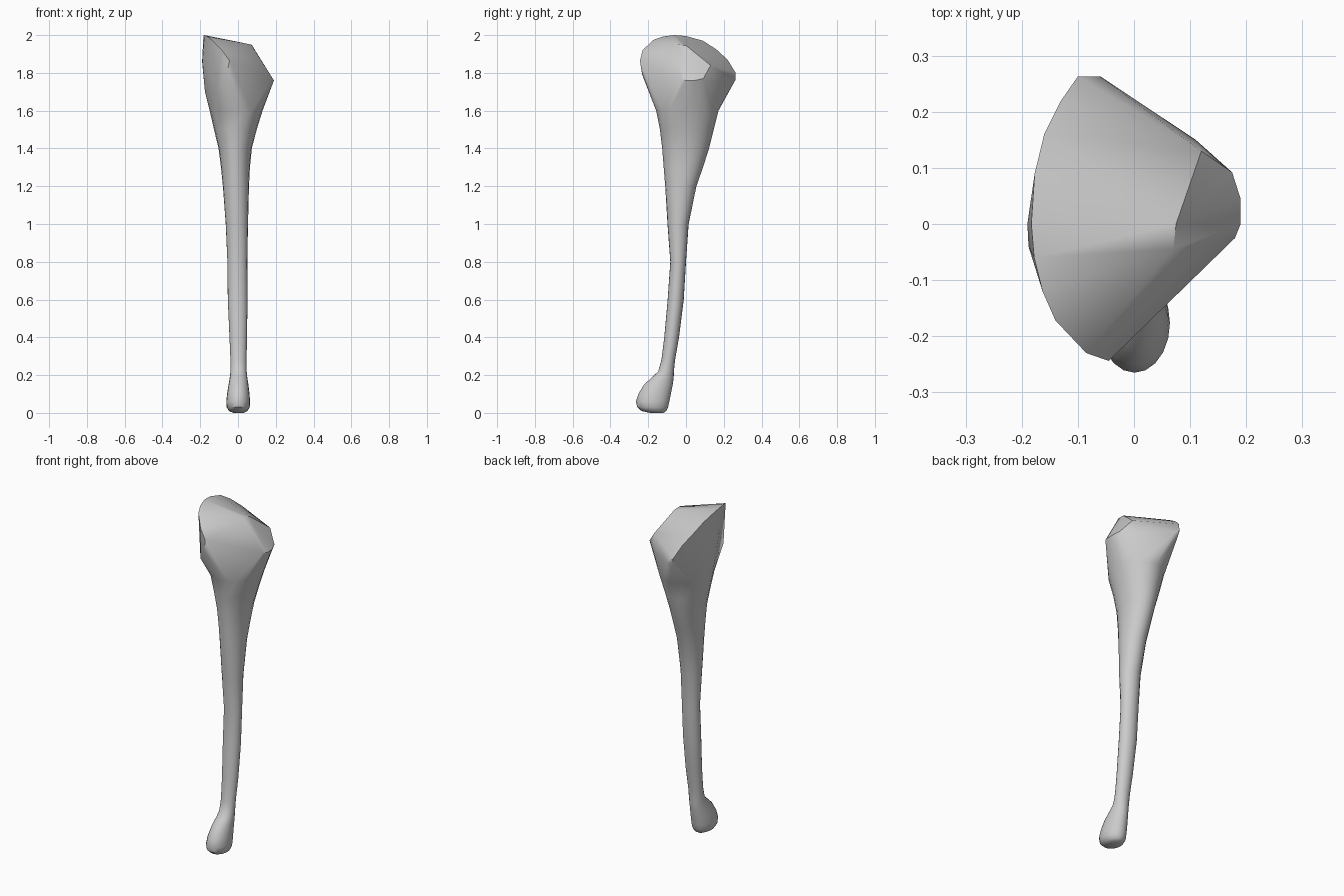
import bpy, bmesh, math

SIDES = 20

# Horizontal cross-sections of the leg: z, x min, x max, y min, y max
SECTIONS = [
    (0.00, -0.025, 0.03, -0.19, -0.12),
    (0.01, -0.048, 0.05, -0.235, -0.105),
    (0.03, -0.060, 0.062, -0.258, -0.095),
    (0.06, -0.062, 0.064, -0.265, -0.088),
    (0.10, -0.058, 0.061, -0.252, -0.080),
    (0.15, -0.050, 0.055, -0.222, -0.070),
    (0.19, -0.043, 0.049, -0.178, -0.065),
    (0.22, -0.040, 0.046, -0.147, -0.064),
    (0.28, -0.040, 0.045, -0.130, -0.058),
    (0.40, -0.045, 0.048, -0.115, -0.037),
    (0.60, -0.054, 0.050, -0.097, -0.012),
    (0.80, -0.056, 0.049, -0.083, 0.000),
    (1.00, -0.065, 0.053, -0.098, 0.014),
    (1.20, -0.080, 0.058, -0.110, 0.055),
    (1.30, -0.090, 0.063, -0.118, 0.090),
    (1.40, -0.103, 0.073, -0.126, 0.122),
    (1.50, -0.127, 0.099, -0.138, 0.147),
    (1.60, -0.150, 0.130, -0.158, 0.172),
]

# Outer rim of the hip, then the front, right and back corners
HIP = [
    (-0.10, 0.263, 1.80), (-0.13, 0.22, 1.87), (-0.16, 0.16, 1.925),
    (-0.177, 0.09, 1.97), (-0.183, 0.0, 1.995), (-0.178, -0.06, 2.0),
    (-0.163, -0.12, 1.993), (-0.14, -0.172, 1.975), (-0.085, -0.23, 1.92),
    (-0.045, -0.244, 1.865), (-0.06, -0.232, 1.79), (-0.19, 0.0, 1.86),
    (-0.188, -0.04, 1.86), (-0.175, 0.08, 1.75), (0.07, -0.045, 1.95),
    (0.075, 0.0, 1.945), (0.12, 0.13, 1.84), (0.18, -0.025, 1.765),
    (0.19, 0.0, 1.76), (0.19, 0.045, 1.76), (0.175, 0.092, 1.77),
    (0.11, 0.15, 1.75), (-0.06, 0.263, 1.765), (-0.09, 0.262, 1.765),
    (-0.11, -0.195, 1.72), (-0.175, -0.02, 1.70),
]


def ring(bm, z, x0, x1, y0, y1):
    verts = []
    for i in range(SIDES):
        a = math.tau * i / SIDES
        verts.append(bm.verts.new(((x0 + x1) / 2 + (x1 - x0) / 2 * math.cos(a),
                                   (y0 + y1) / 2 + (y1 - y0) / 2 * math.sin(a), z)))
    return verts


bm = bmesh.new()

# Faceted hip: convex shell over the top cross-section, left open below
top = ring(bm, *SECTIONS[-1])
corners = [bm.verts.new(p) for p in HIP]
bmesh.ops.convex_hull(bm, input=top + corners)
z_top = SECTIONS[-1][0]
under = [f for f in bm.faces if all(v.co.z < z_top + 1e-4 for v in f.verts)]
bmesh.ops.delete(bm, geom=under, context='FACES')
loose = [v for v in bm.verts if not v.link_faces]
bmesh.ops.delete(bm, geom=loose, context='VERTS')

# Foot, shin and thigh lofted from the cross-sections
rings = [ring(bm, *s) for s in SECTIONS]
for a, b in zip(rings, rings[1:]):
    for i in range(SIDES):
        j = (i + 1) % SIDES
        bm.faces.new((a[i], a[j], b[j], b[i]))
bm.faces.new(rings[0][::-1])
bmesh.ops.remove_doubles(bm, verts=bm.verts[:], dist=0.0005)
bmesh.ops.recalc_face_normals(bm, faces=bm.faces[:])

mesh = bpy.data.meshes.new("leg")
bm.to_mesh(mesh)
bm.free()
leg = bpy.data.objects.new("leg", mesh)
bpy.context.collection.objects.link(leg)
bpy.context.view_layer.objects.active = leg
leg.select_set(True)
bpy.ops.object.shade_smooth_by_angle(angle=math.radians(35))
